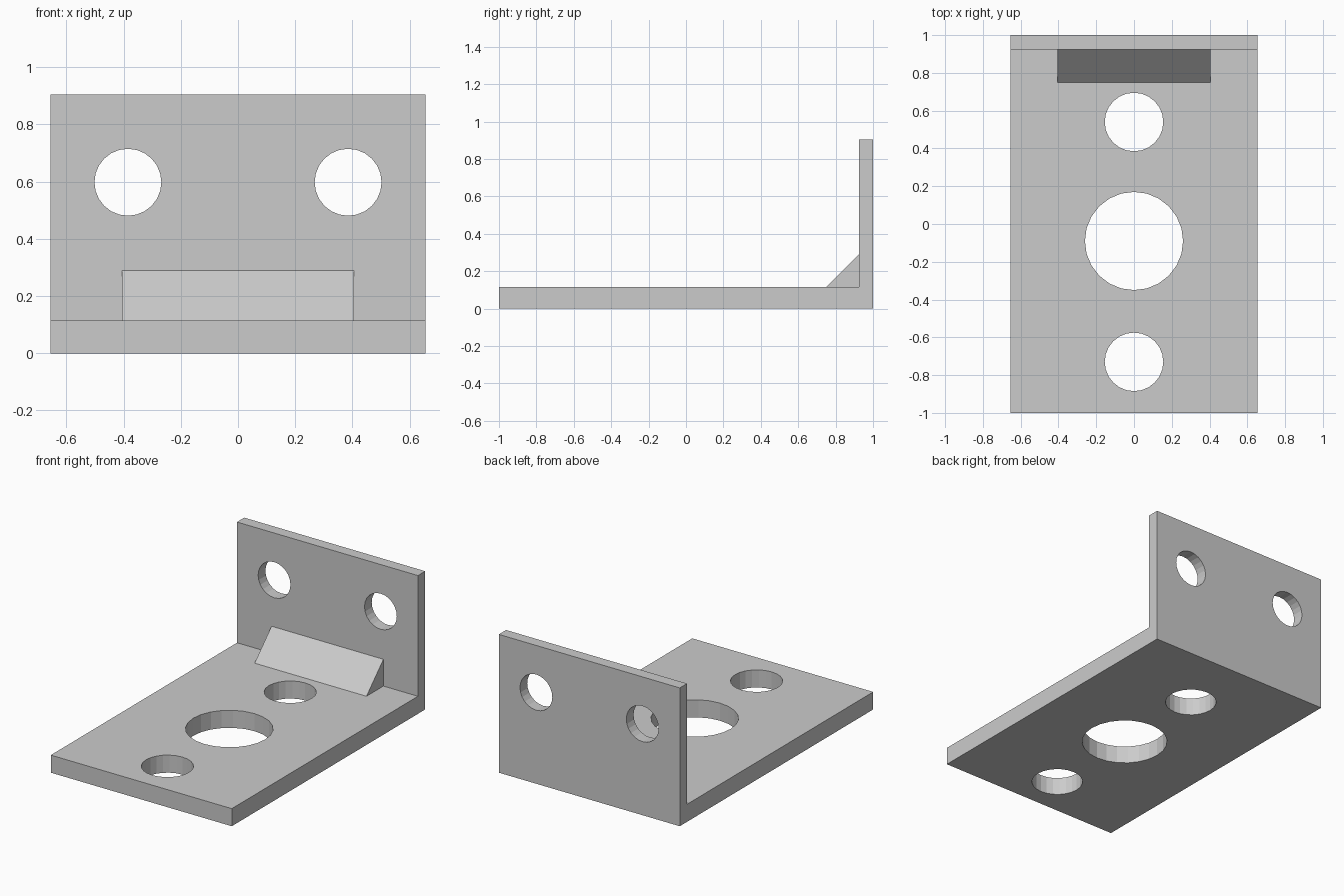
import bpy
import math

cube = bpy.data.objects.get("Cube")
if cube:
    bpy.data.objects.remove(cube, do_unlink=True)

WIDTH, HEIGHT = 1.31, 0.905
BASE_TOP, WALL_FRONT = 0.115, 0.925

# One plain grey metal
grey = bpy.data.materials.new("grey metal")
grey.use_nodes = True
colour = (0.6, 0.6, 0.6, 1)
grey.diffuse_color = colour
grey.node_tree.nodes["Principled BSDF"].inputs["Base Color"].default_value = colour


def extrude_profile(name, profile, width):
    """Extrude a counterclockwise (y, z) profile along x, centred on x = 0."""
    n = len(profile)
    verts = [(x, y, z) for x in (-width / 2, width / 2) for y, z in profile]
    faces = [tuple(reversed(range(n))), tuple(range(n, 2 * n))]
    faces += [(i, (i + 1) % n, n + (i + 1) % n, n + i) for i in range(n)]
    mesh = bpy.data.meshes.new(name)
    mesh.from_pydata(verts, [], faces)
    mesh.materials.append(grey)
    obj = bpy.data.objects.new(name, mesh)
    bpy.context.collection.objects.link(obj)
    return obj


def drill(target, location, radius, tilt=0):
    """Cut a round hole through the target."""
    bpy.ops.mesh.primitive_cylinder_add(vertices=24, radius=radius, depth=0.4,
                                        location=location, rotation=(tilt, 0, 0))
    cutter = bpy.context.object
    cutter.name = "hole_cutter"
    cutter.hide_render = True
    cutter.data.materials.append(grey)
    mod = target.modifiers.new("hole", 'BOOLEAN')
    mod.operation = 'DIFFERENCE'
    mod.solver = 'EXACT'
    mod.object = cutter
    bpy.context.view_layer.objects.active = target
    bpy.ops.object.modifier_apply(modifier=mod.name)
    bpy.data.objects.remove(cutter, do_unlink=True)


# L-shaped plate
bracket = extrude_profile("angle_bracket", [
    (-1, 0), (1, 0), (1, HEIGHT), (WALL_FRONT, HEIGHT),
    (WALL_FRONT, BASE_TOP), (-1, BASE_TOP)], WIDTH)

# Base holes along the centre line
for y, radius in ((-0.73, 0.155), (-0.09, 0.26), (0.54, 0.155)):
    drill(bracket, (0, y, BASE_TOP / 2), radius)

# Mirrored pair of wall holes
for side in (-1, 1):
    drill(bracket, (side * 0.385, 0.96, 0.598), 0.117, math.pi / 2)

# Triangular strengthening wedge in the corner
extrude_profile("corner_wedge", [
    (0.75, BASE_TOP), (WALL_FRONT, BASE_TOP), (WALL_FRONT, 0.29)], 0.81)
